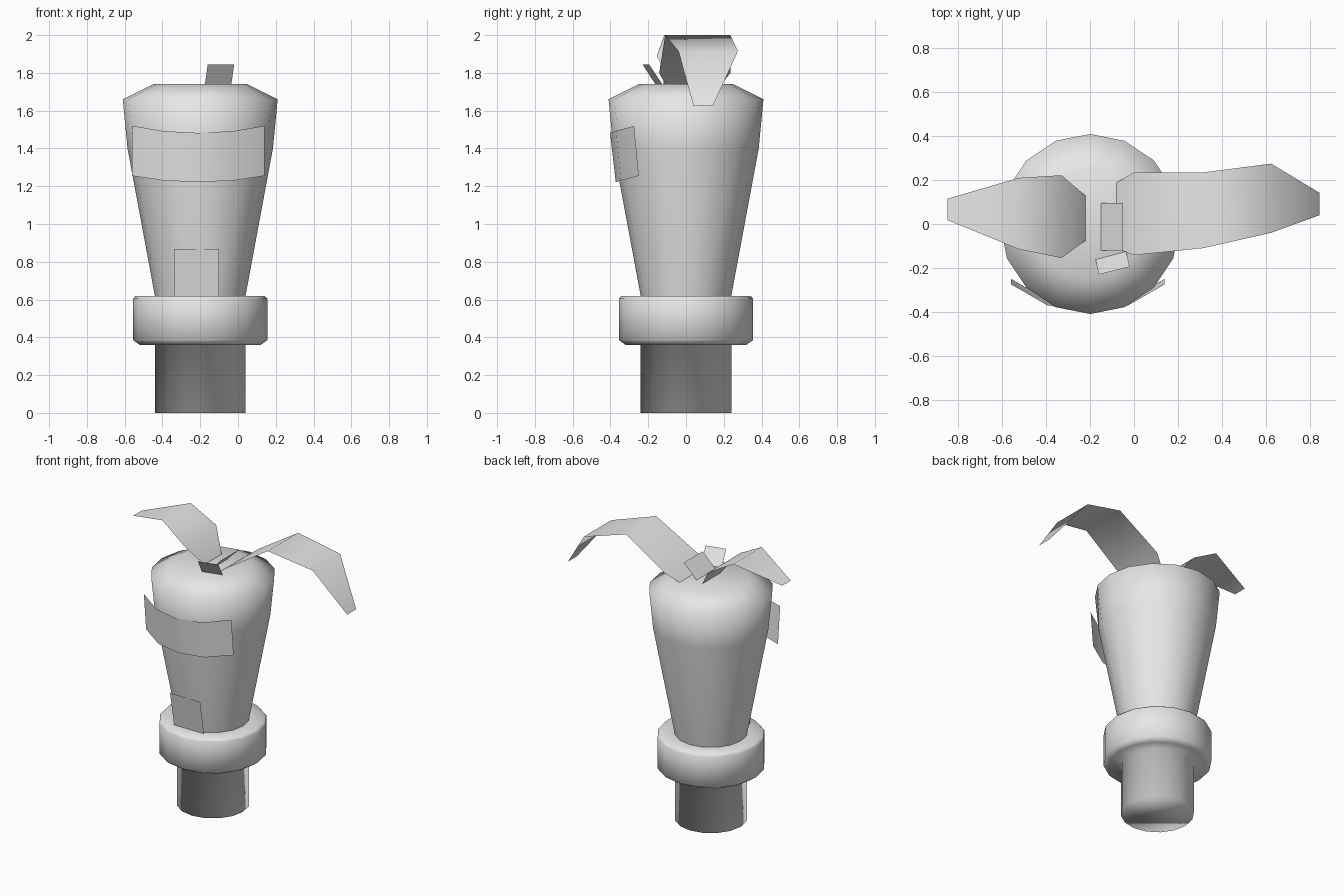
import bpy, bmesh, math

if "Cube" in bpy.data.objects:
    bpy.data.objects.remove(bpy.data.objects["Cube"])

AXIS_X = -0.2   # upright axis of the turned parts
SIDES = 16

grey = bpy.data.materials.new("light_grey")
grey.use_nodes = True
grey.diffuse_color = (0.8, 0.8, 0.8, 1)
grey.node_tree.nodes["Principled BSDF"].inputs["Base Color"].default_value = (0.8, 0.8, 0.8, 1)


def finish(name, bm):
    """Turn a bmesh into a smooth-shaded grey object."""
    for face in bm.faces:
        face.smooth = True
    mesh = bpy.data.meshes.new(name)
    bm.to_mesh(mesh)
    bm.free()
    mesh.materials.append(grey)
    obj = bpy.data.objects.new(name, mesh)
    bpy.context.collection.objects.link(obj)
    return obj


def turned(name, profile, cap_bottom=False, cap_top=False):
    """Revolve (radius, z) points around the upright axis."""
    bm = bmesh.new()
    rings = []
    for r, z in profile:
        angles = [2 * math.pi * i / SIDES for i in range(SIDES)]
        rings.append([bm.verts.new((AXIS_X + r * math.cos(a), r * math.sin(a), z)) for a in angles])
    for low, high in zip(rings, rings[1:]):
        for i in range(SIDES):
            j = (i + 1) % SIDES
            bm.faces.new((low[i], low[j], high[j], high[i]))
    if cap_bottom:
        bm.faces.new(rings[0][::-1])
    if cap_top:
        bm.faces.new(rings[-1])
    return finish(name, bm)


def strip(name, rows):
    """Thin sheet through pairs of edge points."""
    bm = bmesh.new()
    pairs = [[bm.verts.new(p) for p in row] for row in rows]
    for (a, b), (c, d) in zip(pairs, pairs[1:]):
        bm.faces.new((a, b, d, c))
    return finish(name, bm)


def leaf(name, rows):
    """Leaf blade from (x, z, front y, back y) rows."""
    return strip(name, [((x, y0, z), (x, y1, z)) for x, z, y0, y1 in rows])


# Stem and collar
turned("stem_and_collar", [(0.24, 0), (0.24, 0.36), (0.32, 0.36), (0.355, 0.385),
                           (0.355, 0.605), (0.342, 0.62), (0.24, 0.62)], cap_bottom=True)

# Tapered body
turned("body", [(0.24, 0.62), (0.385, 1.40), (0.41, 1.66), (0.25, 1.74)], cap_top=True)

# Curved front band: (x, bottom y, bottom z, top y, top z)
band = [(-0.56, -0.25, 1.255, -0.275, 1.52), (-0.395, -0.345, 1.23, -0.37, 1.492),
        (-0.21, -0.372, 1.222, -0.402, 1.482), (-0.025, -0.345, 1.23, -0.37, 1.492),
        (0.14, -0.25, 1.255, -0.275, 1.52)]
strip("front_band", [((x, y0, z0), (x, y1, z1)) for x, y0, z0, y1, z1 in band])

# Small lower front plate
strip("lower_plate", [((x, -0.244, 0.62), (x, -0.29, 0.868)) for x in (-0.34, -0.10)])

# Large leaves
leaf("left_leaf", [(-0.08, 1.74, -0.11, 0.188), (0.0, 1.80, -0.142, 0.235),
                   (0.315, 2.0, -0.11, 0.235), (0.625, 1.915, -0.04, 0.275),
                   (0.845, 1.625, 0.04, 0.142)])
leaf("right_leaf", [(-0.85, 1.895, 0.018, 0.115), (-0.525, 2.0, -0.115, 0.21),
                    (-0.33, 1.89, -0.155, 0.222), (-0.22, 1.745, -0.075, 0.128)])

# Small sprouts
leaf("middle_sprout", [(-0.165, 1.725, -0.12, 0.095), (-0.05, 1.84, -0.12, 0.095)])
strip("front_sprout", [((-0.16, -0.23, 1.845), (-0.175, -0.162, 1.74)),
                       ((-0.02, -0.195, 1.845), (-0.035, -0.125, 1.74))])
